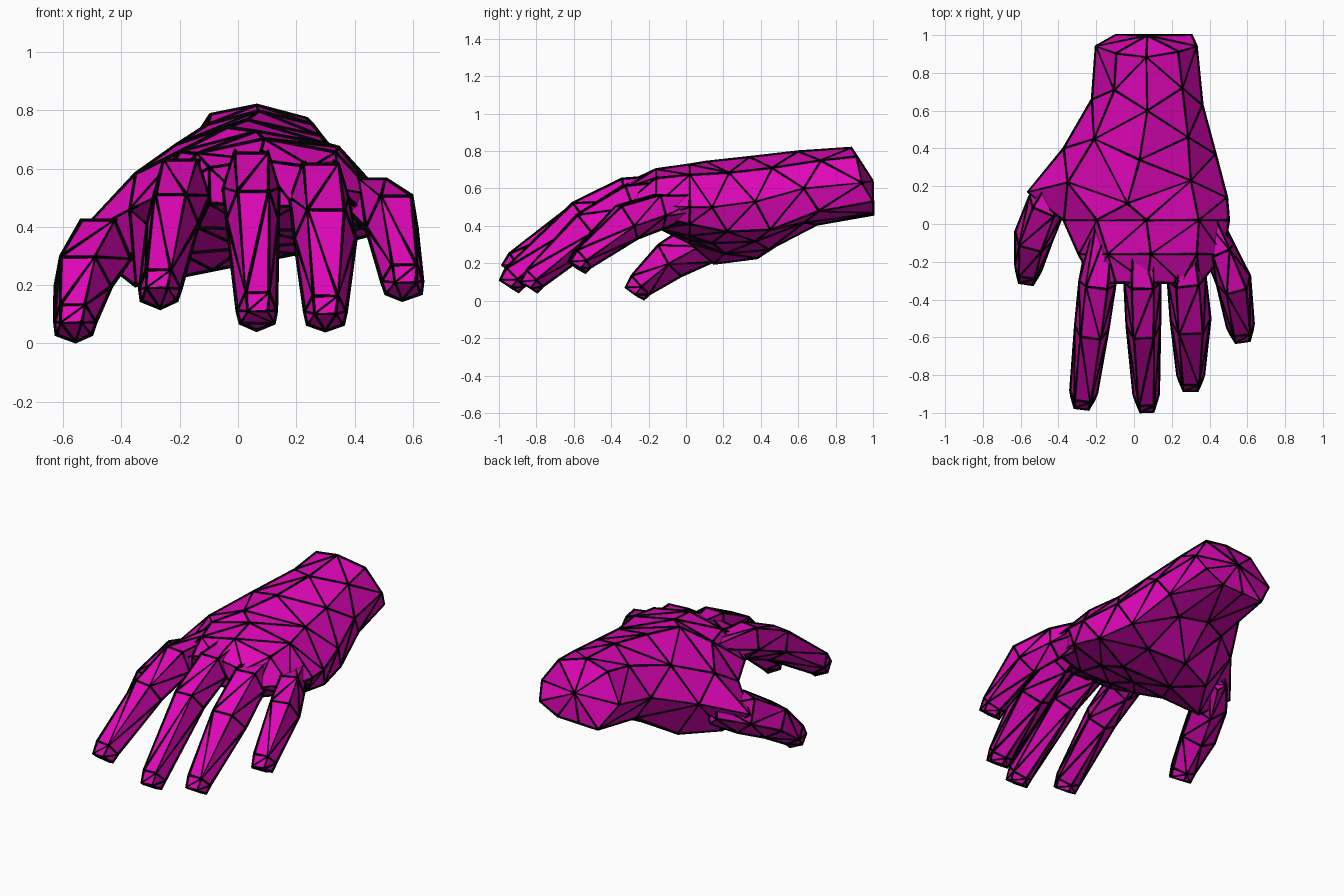
import bpy, bmesh, math
from mathutils import Vector

if "Cube" in bpy.data.objects:
    bpy.data.objects.remove(bpy.data.objects["Cube"])


def material(name, rgb):
    m = bpy.data.materials.new(name)
    m.diffuse_color = (*rgb, 1)
    m.use_nodes = True
    m.node_tree.nodes["Principled BSDF"].inputs["Base Color"].default_value = m.diffuse_color
    return m


SKIN = material("magenta skin", (0.75, 0.002, 0.49))
LINE = material("black edges", (0.0, 0.0, 0.0))


def loft(name, rings, tip=None):
    """Skin a row of rings, split into triangles, with black struts on the edges."""
    bm = bmesh.new()
    rows = [[bm.verts.new(p) for p in r] for r in rings]
    n = len(rows[0])
    for a, b in zip(rows, rows[1:]):
        for i in range(n):
            j = (i + 1) % n
            bm.faces.new((a[i], a[j], b[j], b[i]))
    bm.faces.new(rows[0])
    if tip:  # fan closes the outer end
        t = bm.verts.new(tip)
        for i in range(n):
            bm.faces.new((rows[-1][i], rows[-1][(i + 1) % n], t))
    else:
        bm.faces.new(rows[-1])
    bmesh.ops.recalc_face_normals(bm, faces=bm.faces)
    bmesh.ops.triangulate(bm, faces=bm.faces)
    me = bpy.data.meshes.new(name)
    bm.to_mesh(me)
    bm.free()
    me.materials.append(SKIN)
    me.materials.append(LINE)
    ob = bpy.data.objects.new(name, me)
    bpy.context.collection.objects.link(ob)
    w = ob.modifiers.new("edge struts", 'WIREFRAME')
    w.thickness = 0.018
    w.offset = 0
    w.use_replace = False
    w.use_even_offset = False
    w.material_offset = 1
    return ob


# palm and wrist: y, left x, left z, right x, right z, top z, bottom left z,
# bottom right z, height share of the left shoulder
def palm_ring(y, lx, lz, rx, rz, top, bl, br, f):
    def X(t):
        return lx + (rx - lx) * t
    pts = [(lx, lz), (X(.20), lz + (top - lz) * f), (X(.5), top),
           (X(.82), rz + (top - rz) * .76), (rx, rz), (X(.95), br + .06),
           (X(.72), br), (X(.45), (bl + br) / 2), (X(.2), bl)]
    out = []
    for i, (x, z) in enumerate(pts):
        yy = y
        if y > .99:  # wrist end slopes forward at the top and sides
            yy -= max(0, (z - .64) / .18) * .12
            if i in (0, 4):
                yy -= .06
        elif y > .1:  # staggered vertices give irregular facets
            yy += (0, .05, -.06, .06, -.03, .05, -.03, .04, -.02)[i]
        out.append((x, yy, z))
    return out


PALM = [(-.31, -.21, .54, .35, .53, .63, .48, .47, .7),
        (-.16, -.29, .50, .47, .51, .70, .40, .39, .75),
        (.02, -.37, .46, .50, .50, .725, .31, .35, .74),
        (.17, -.56, .36, .49, .50, .74, .20, .31, .58),
        (.40, -.37, .46, .43, .53, .765, .23, .32, .72),
        (.66, -.22, .56, .36, .60, .795, .40, .42, .8),
        (1.0, -.20, .62, .33, .63, .815, .46, .47, .84)]
loft("palm_and_wrist", [palm_ring(*s) for s in PALM], (.07, .995, .64))


# fingers: x, y, z of the centre, half width, half height
def finger(name, stations):
    pts = [Vector(s[:3]) for s in stations]
    sizes = [s[3:] for s in stations]
    # blunt end, turned slightly down
    end = ((pts[-1] - pts[-2]).normalized() + Vector((0, 0, -.5))).normalized()
    pts.append(pts[-1] + end * .055)
    sizes.append((sizes[-1][0] * .88, sizes[-1][1] * .85))
    rings = []
    for i, p in enumerate(pts):
        d = (pts[min(i + 1, len(pts) - 1)] - pts[max(i - 1, 0)]).normalized()
        side = d.cross(Vector((0, 0, 1))).normalized()
        up = side.cross(d)
        w, h = sizes[i]
        rings.append([p + side * w * 1.03 * math.cos(a)
                      + up * h * (.1 + 1.1 * math.sin(a))
                      for a in (math.radians(54 + 72 * k) for k in range(5))])
    loft(name, rings)


finger("index_finger", [(-.15, .06, .55, .07, .08), (-.195, -.32, .53, .095, .10),
                        (-.225, -.56, .43, .088, .092), (-.268, -.90, .20, .07, .065)])
finger("middle_finger", [(.05, .05, .59, .08, .09), (.045, -.32, .555, .095, .10),
                         (.05, -.55, .445, .088, .095), (.065, -.915, .125, .066, .068)])
finger("ring_finger", [(.24, .05, .57, .08, .08), (.28, -.30, .52, .10, .10),
                       (.30, -.52, .38, .105, .10), (.30, -.81, .12, .07, .06)])
finger("little_finger", [(.36, .10, .50, .06, .06), (.455, -.14, .475, .08, .09),
                         (.53, -.31, .42, .09, .10), (.565, -.55, .225, .07, .06)])
finger("thumb", [(-.38, .28, .36, .05, .06), (-.465, .10, .315, .10, .115),
                 (-.535, -.08, .215, .10, .098), (-.56, -.24, .085, .07, .065)])
